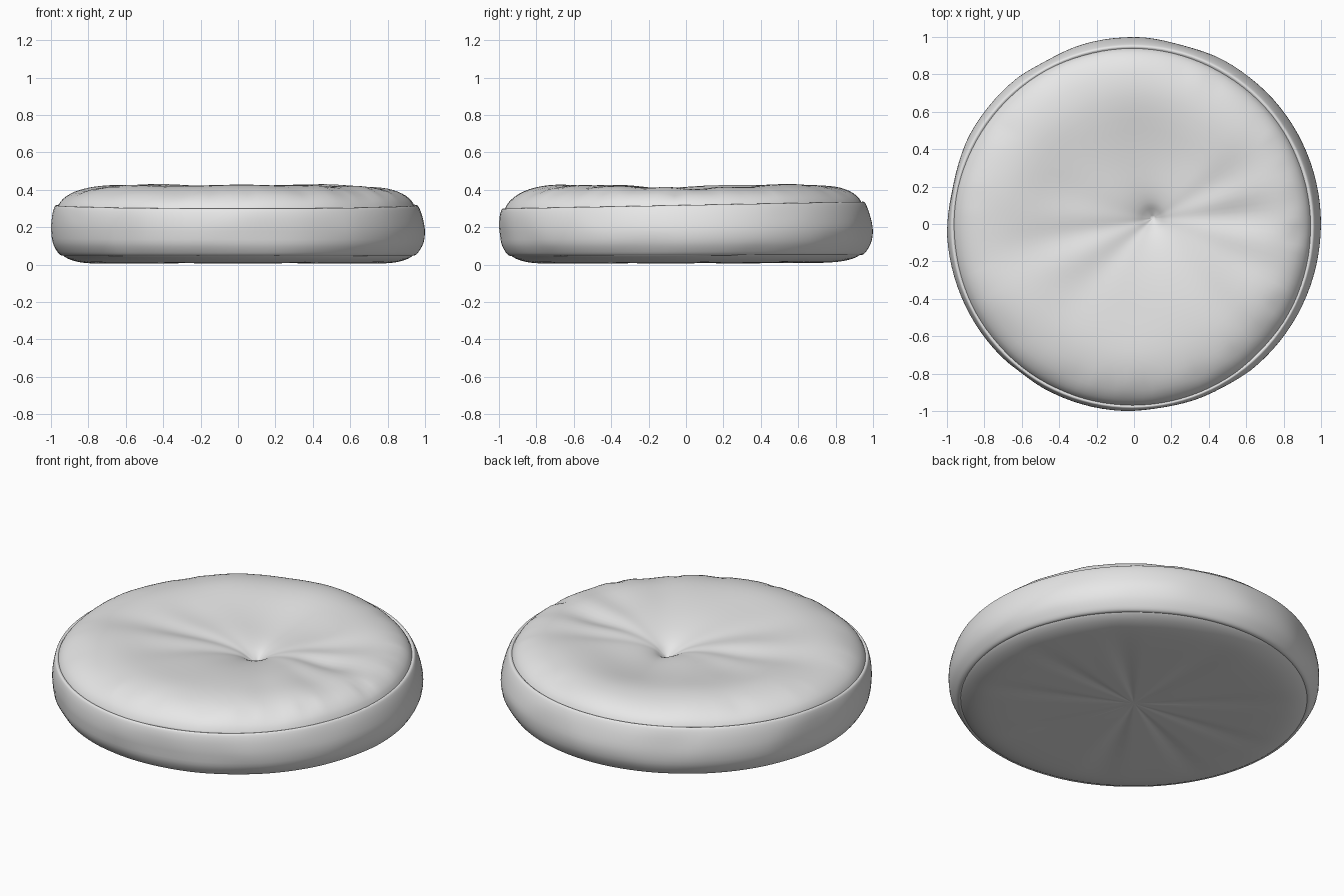
import bpy, bmesh, math
from mathutils import Vector, noise

default = bpy.data.objects.get("Cube")
if default:
    bpy.data.objects.remove(default)

SEGMENTS = 112
TUFT = Vector((0.11, 0.045, 0))
LEAN = Vector((-0.008, -0.014, 0))

fabric = bpy.data.materials.new("pale grey fabric")
fabric.use_nodes = True
colour = (0.8, 0.8, 0.8, 1)
fabric.diffuse_color = colour
fabric.node_tree.nodes["Principled BSDF"].inputs["Base Color"].default_value = colour

# Folds running out from the tuft: angle, angular width, depth, radius of the middle
FOLDS = [(4, 9, 0.03, 0.55), (27, 10, 0.014, 0.5), (-18, 8, 0.014, 0.7),
         (92, 38, 0.032, 0.33), (165, 18, 0.012, 0.5), (190, 12, 0.025, 0.45),
         (226, 14, 0.01, 0.35), (-45, 8, 0.012, 0.78)]


def fold_depth(angle, radius):
    total = 0
    for where, width, depth, middle in FOLDS:
        turn = (math.degrees(angle) - where + 180) % 360 - 180
        total += depth * math.exp(-(turn / width) ** 2 - ((radius - middle) / 0.25) ** 2)
    return total


def top_shape(angle, r, z):
    # Panel gathered towards an off-centre tuft, seam higher at the back
    inward = max(0, 1 - r / 0.95)
    p = Vector((r * math.cos(angle), r * math.sin(angle), z)) + TUFT * inward + LEAN
    p.z += 0.018 * p.y * r ** 6 - fold_depth(angle, r)
    p.z += 0.01 * noise.noise(p * 3) * min(1, r * 2)
    # Small puckers close to the seam, strongest at the front left
    pucker = noise.noise(Vector((math.cos(angle), math.sin(angle), 0)) * 9)
    strength = 0.4 + 0.6 * max(0, math.cos(angle + 0.6))
    p.z -= 0.02 * max(0, pucker) * strength * math.exp(-((r - 0.87) / 0.06) ** 2)
    return p


def side_shape(angle, r, z):
    # Border with soft dents, its upper edge leaning with the top panel
    p = Vector((r * math.cos(angle), r * math.sin(angle), z))
    dent = 0.018 * max(0, noise.noise(p * 3)) * max(0, math.sin(math.pi * z / 0.32))
    p.x, p.y = p.x * (1 - dent), p.y * (1 - dent)
    p += LEAN * max(0, (z - 0.17) / 0.14)
    p.z += 0.018 * p.y * z / 0.3
    return p


def bottom_shape(angle, r, z):
    # Shallow pleats radiating across the underside, slightly raised at the back
    pleat = max(0, math.sin(angle * 9 + math.sin(angle * 2))) ** 2
    z += 0.008 * pleat * math.sin(math.pi * min(1, r / 0.9))
    y = r * math.sin(angle)
    return Vector((r * math.cos(angle), y, z + 0.01 * max(0, y) * r ** 2))


def lathe(name, profile, shape, closed_centre):
    bm = bmesh.new()
    rings = []
    for r, z in profile:
        rings.append([bm.verts.new(shape(math.tau * i / SEGMENTS, r, z))
                      for i in range(SEGMENTS)])
    for a, b in zip(rings, rings[1:]):
        for i in range(SEGMENTS):
            j = (i + 1) % SEGMENTS
            bm.faces.new((a[i], a[j], b[j], b[i]))
    if closed_centre is not None:
        bm.faces.new(rings[closed_centre])
    bmesh.ops.recalc_face_normals(bm, faces=bm.faces)
    # Point the open panels outwards
    bm.normal_update()
    sample = max(bm.faces, key=lambda f: f.calc_area())
    outward = sample.calc_center_median() - Vector((0, 0, 0.2))
    if sample.normal.dot(outward) < 0:
        bmesh.ops.reverse_faces(bm, faces=bm.faces)
    mesh = bpy.data.meshes.new(name)
    bm.to_mesh(mesh)
    bm.free()
    mesh.materials.append(fabric)
    obj = bpy.data.objects.new(name, mesh)
    bpy.context.collection.objects.link(obj)
    bpy.ops.object.select_all(action="DESELECT")
    obj.select_set(True)
    bpy.context.view_layer.objects.active = obj
    bpy.ops.object.shade_smooth_by_angle(angle=math.radians(50))


def smooth_profile(points, steps=3):
    # Catmull-Rom through the control points
    pts = [Vector(p) for p in points]
    pts = [pts[0]] + pts + [pts[-1]]
    out = []
    for a, b, c, d in zip(pts, pts[1:], pts[2:], pts[3:]):
        for k in range(steps):
            t = k / steps
            out.append(0.5 * (2 * b + (c - a) * t + (2 * a - 5 * b + 4 * c - d) * t * t
                              + (3 * b - a - 3 * c + d) * t ** 3))
    return out + [pts[-1]]


# Puffed top panel, dropping into the tuft
lathe("top_panel", smooth_profile([
    (0.008, 0.29), (0.04, 0.31), (0.09, 0.342), (0.18, 0.372), (0.32, 0.398),
    (0.5, 0.416), (0.68, 0.426), (0.8, 0.413), (0.88, 0.386), (0.93, 0.35),
    (0.953, 0.316), (0.955, 0.305)]), top_shape, 0)

# Rounded border with a seam lip at each end
lathe("side_border", smooth_profile([
    (0.948, 0.31), (0.962, 0.318), (0.974, 0.308), (0.99, 0.26), (1, 0.19),
    (0.993, 0.12), (0.967, 0.07), (0.946, 0.05), (0.925, 0.052)]), side_shape, None)

# Flat underside with a rolled edge
lathe("bottom_panel", smooth_profile([
    (0.94, 0.058), (0.932, 0.045), (0.89, 0.024), (0.82, 0.009), (0.7, 0.005),
    (0.5, 0.008), (0.25, 0.013), (0.01, 0.02)]), bottom_shape, -1)
